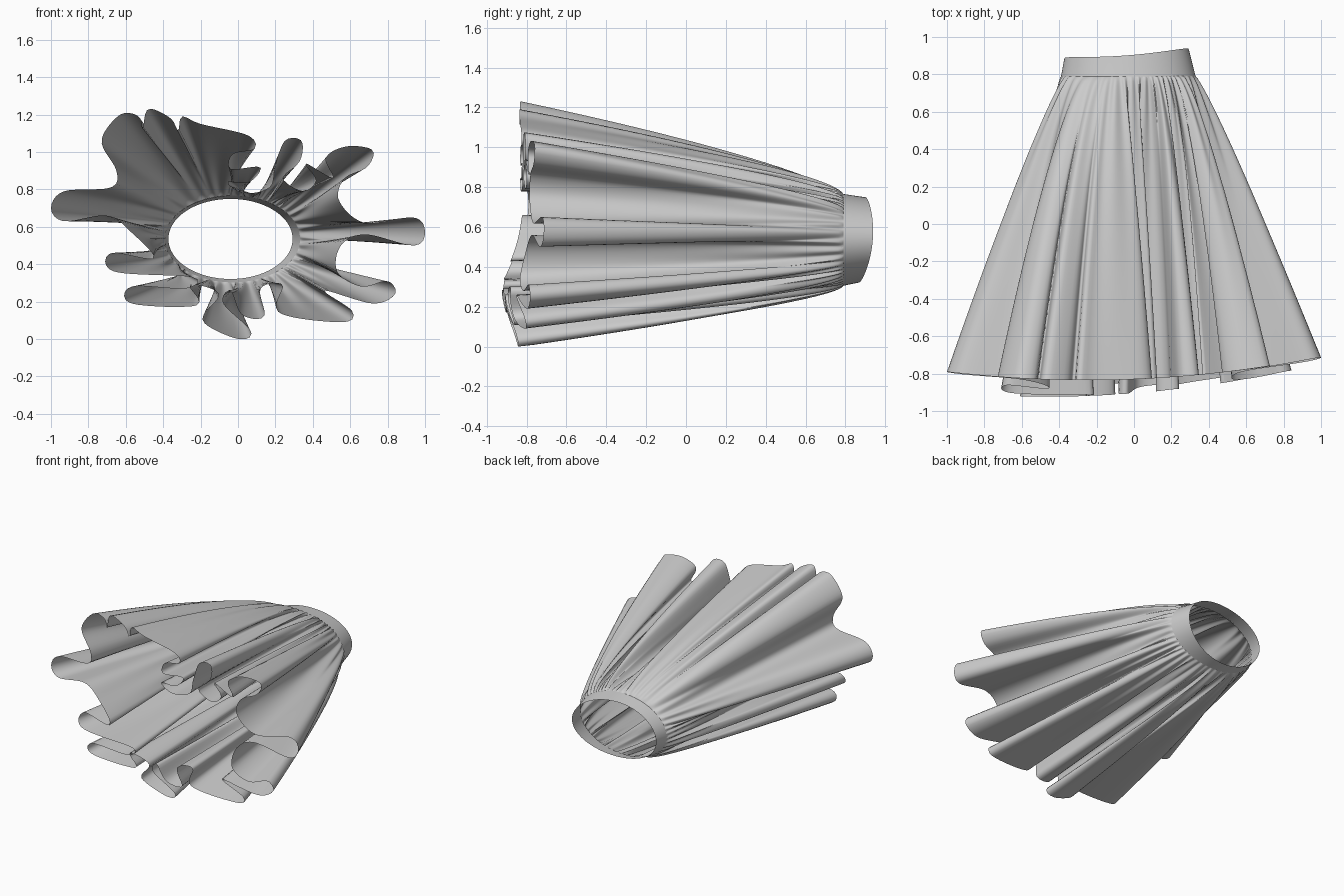
import bpy, bmesh, math
from mathutils import Vector

cube = bpy.data.objects.get("Cube")
if cube:
    bpy.data.objects.remove(cube, do_unlink=True)

# One cloth colour
cloth = bpy.data.materials.new("grey cloth")
cloth.use_nodes = True
GREY = (0.6, 0.6, 0.6, 1)
cloth.diffuse_color = GREY
cloth.node_tree.nodes["Principled BSDF"].inputs["Base Color"].default_value = GREY

# Folded hem outline in x and z, in hundredths, clockwise from the right tip
HEM = [(-100, 70), (-93, 79), (-68, 81), (-65, 90), (-73, 106), (-63, 120),
       (-53, 119), (-51, 112), (-48, 123), (-36, 118), (-32, 111), (-30, 119),
       (-20, 115), (5, 109), (9, 102), (-3, 99), (-4, 91), (12, 92),
       (6, 84), (-6, 84), (3, 78), (17, 81), (20, 92), (25, 106),
       (34, 106), (33, 95), (24, 86), (35, 79), (42, 85), (36, 94),
       (51, 86), (47, 97), (58, 103), (72, 101), (69, 92), (57, 86),
       (54, 74), (68, 62), (94, 65), (100, 57), (94, 50), (68, 56),
       (55, 50), (53, 36), (66, 28), (80, 31), (84, 24), (72, 19),
       (46, 26), (61, 15), (56, 9), (22, 14), (24, 29), (12, 27),
       (14, 12), (2, 13), (-4, 26), (-8, 19), (7, 4), (0, 0),
       (-19, 10), (-10, 24), (-26, 29), (-22, 18), (-57, 19), (-57, 28),
       (-28, 27), (-24, 33), (-66, 36), (-68, 46), (-45, 43), (-57, 57),
       (-70, 66), (-93, 63)]
COLUMNS, ROWS = 480, 30
WAIST = Vector((-0.03, 0.535))
WAIST_Y = 0.79


def spline(points, steps):
    """Closed smooth curve through the points."""
    out, n = [], len(points)
    for i in range(n):
        a, b, c, d = (points[(i + k) % n] for k in (-1, 0, 1, 2))
        for s in range(steps):
            t = s / steps
            out.append(0.5 * (2 * b + (c - a) * t + (2 * a - 5 * b + 4 * c - d) * t ** 2
                              + (3 * b - a - 3 * c + d) * t ** 3))
    return out


def resample(points, count):
    """Even spacing along a closed curve."""
    loop = points + points[:1]
    lengths = [(q - p).length for p, q in zip(loop, loop[1:])]
    step, out, i, start = sum(lengths) / count, [], 0, 0.0
    for k in range(count):
        while start + lengths[i] < k * step:
            start += lengths[i]
            i += 1
        out.append(loop[i].lerp(loop[i + 1], (k * step - start) / lengths[i]))
    return out


def blur(points, reach):
    n = len(points)
    return [sum((points[(i + k) % n] for k in range(-reach, reach + 1)), Vector((0, 0)))
            / (2 * reach + 1) for i in range(n)]


def loft(name, rings):
    """Skin closed rings of equal length into one smooth surface."""
    bm = bmesh.new()
    rows = [[bm.verts.new(p) for p in ring] for ring in rings]
    n = len(rows[0])
    for low, high in zip(rows, rows[1:]):
        for i in range(n):
            j = (i + 1) % n
            bm.faces.new((low[i], low[j], high[j], high[i])).smooth = True
    mesh = bpy.data.meshes.new(name)
    bm.to_mesh(mesh)
    bm.free()
    mesh.materials.append(cloth)
    obj = bpy.data.objects.new(name, mesh)
    bpy.context.collection.objects.link(obj)
    return obj


def waist_point(angle, rx, rz):
    return WAIST + Vector((rx * math.cos(angle), rz * math.sin(angle)))


def hem_depth(p):
    """Hem line along y: rises at the sides, dips along the underside."""
    dip = 0.075 * (1 - 0.5 * p.x) * math.exp(-((p.y - 0.27) / 0.2) ** 2)
    return -0.83 + 0.04 * p.x + 0.08 * p.x ** 2 - dip


# Skirt: the gathered waist opens into deep folds at the hem,
# bulging above and below but falling straight at the side tips
hem = resample(spline([Vector(p) / 100 for p in HEM], 8), COLUMNS)
base = blur(blur(hem, 24), 24)
angles = [math.atan2((p.y - WAIST.y) / 0.23, (p.x - WAIST.x) / 0.36) for p in base]
rings = []
for r in range(ROWS + 1):
    v = (r / ROWS) ** 1.5
    gather = 0.008 * math.sin(math.pi * v ** 0.35)
    ring = []
    for i, (edge, mid, angle) in enumerate(zip(hem, base, angles)):
        side = math.cos(angle) ** 4
        top = waist_point(angle, 0.36, 0.23)
        p = top.lerp(mid, v ** (0.66 + 0.2 * side)) + (edge - mid) * v ** (0.82 + 0.2 * side)
        out = Vector((math.cos(angle), math.sin(angle)))
        p += out * gather * math.sin(i * math.tau * 47 / COLUMNS + 3 * math.sin(3 * angle))
        ring.append((p.x, WAIST_Y + (hem_depth(edge) - WAIST_Y) * v, max(p.y, 0)))
    rings.append(ring)
loft("pleated_skirt", rings)

# Waistband: a plain tapered strip with a slanted top edge
band = []
for k in range(5):
    t = k / 4
    ring = []
    for i in range(96):
        p = waist_point(-math.tau * i / 96, 0.362 - 0.03 * t, 0.232 - 0.018 * t)
        top_y = 0.917 + 0.075 * p.x - 0.6 * (p.y - 0.6) ** 2
        ring.append((p.x - 0.01 * t, WAIST_Y - 0.01 + (top_y - WAIST_Y + 0.01) * t, p.y))
    band.append(ring)
loft("waistband", band)
